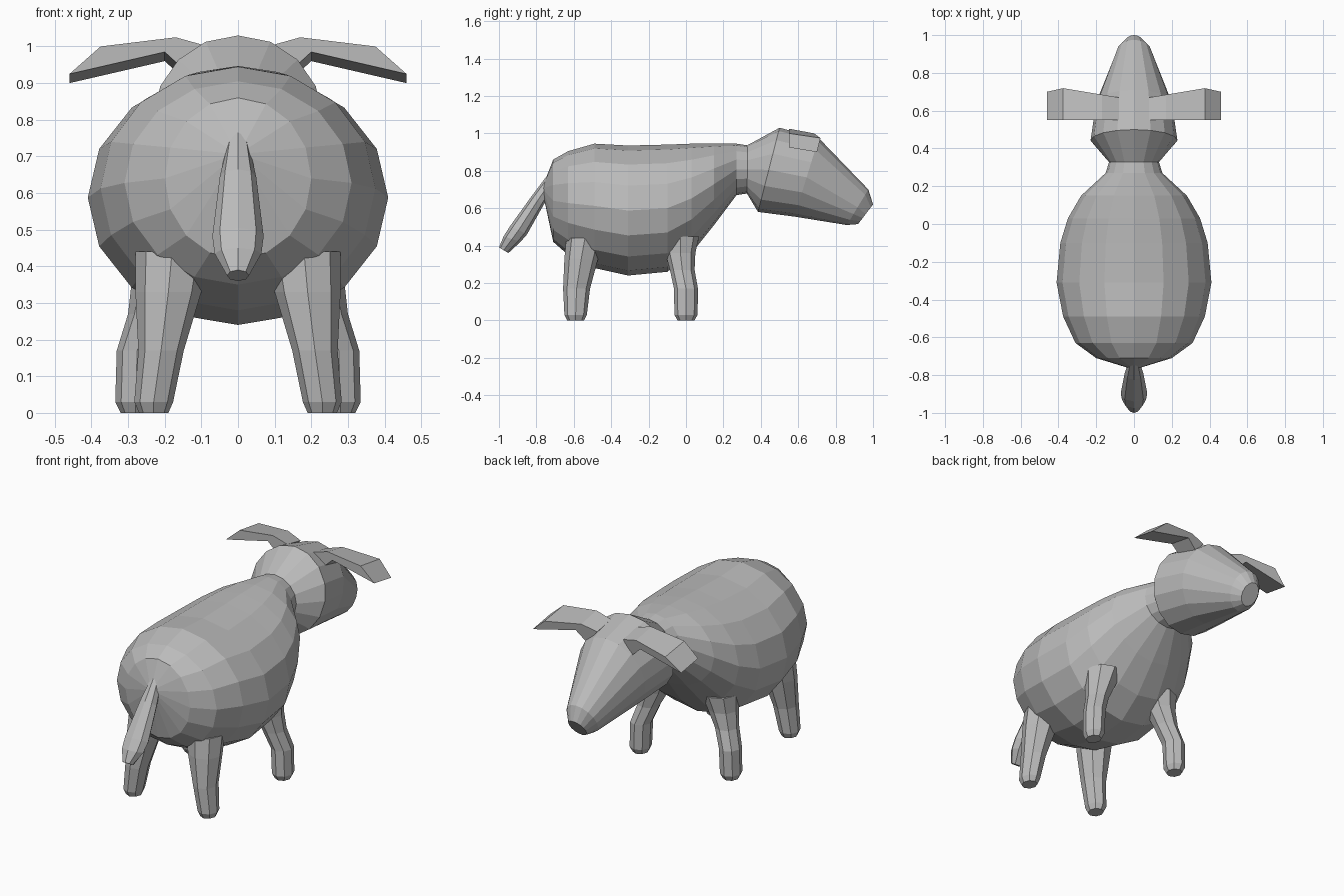
import bpy, bmesh, math
from mathutils import Vector

if "Cube" in bpy.data.objects:
    bpy.data.objects.remove(bpy.data.objects["Cube"])

clay = bpy.data.materials.new("clay grey")
clay.diffuse_color = (0.5, 0.5, 0.5, 1)
clay.use_nodes = True
clay.node_tree.nodes["Principled BSDF"].inputs["Base Color"].default_value = clay.diffuse_color


def finish(name, bm):
    bmesh.ops.recalc_face_normals(bm, faces=bm.faces)
    mesh = bpy.data.meshes.new(name)
    bm.to_mesh(mesh)
    bm.free()
    mesh.materials.append(clay)
    obj = bpy.data.objects.new(name, mesh)
    bpy.context.collection.objects.link(obj)
    return obj


def loft(name, rings, n):
    """Skin closed oval rings, each given as (centre, half width vector, half height vector)."""
    bm = bmesh.new()
    loops = []
    for c, a, b in rings:
        angles = [2 * math.pi * i / n for i in range(n)]
        loops.append([bm.verts.new(c + a * math.cos(t) + b * math.sin(t)) for t in angles])
    for p, q in zip(loops, loops[1:]):
        for i in range(n):
            j = (i + 1) % n
            bm.faces.new((p[i], p[j], q[j], q[i]))
    bm.faces.new(loops[0])
    bm.faces.new(loops[-1])
    return finish(name, bm)


def span(yt, zt, yb, zb, hw):
    """Ring from its top point, bottom point and half width."""
    top, bottom = Vector((0, yt, zt)), Vector((0, yb, zb))
    return (top + bottom) / 2, Vector((hw, 0, 0)), (top - bottom) / 2


def flat(x, y, z, rx, ry):
    """Level ring for the legs."""
    return Vector((x, y, z)), Vector((rx, 0, 0)), Vector((0, ry, 0))


# Barrel body, from rump to neck
loft("body", [span(*r) for r in (
    (-0.765, 0.72, -0.765, 0.68, 0.02),
    (-0.71, 0.86, -0.71, 0.42, 0.20),
    (-0.63, 0.905, -0.63, 0.35, 0.31),
    (-0.49, 0.945, -0.49, 0.28, 0.375),
    (-0.31, 0.935, -0.31, 0.24, 0.41),
    (-0.10, 0.94, -0.10, 0.26, 0.39),
    (0.03, 0.945, 0.03, 0.36, 0.35),
    (0.15, 0.947, 0.15, 0.51, 0.28),
    (0.27, 0.945, 0.27, 0.67, 0.15),
    (0.335, 0.935, 0.335, 0.68, 0.13))], 16)

# Head, tapering to the snout
loft("head", [span(*r) for r in (
    (0.325, 0.935, 0.325, 0.68, 0.13),
    (0.50, 1.03, 0.385, 0.58, 0.23),
    (0.71, 0.975, 0.58, 0.555, 0.20),
    (0.975, 0.70, 0.86, 0.51, 0.09),
    (1.0, 0.62, 0.92, 0.515, 0.05))], 16)

# Tail hanging behind
loft("tail", [span(*r) for r in (
    (-0.75, 0.765, -0.71, 0.70, 0.03),
    (-0.825, 0.665, -0.76, 0.62, 0.05),
    (-0.94, 0.505, -0.85, 0.46, 0.07),
    (-0.975, 0.45, -0.885, 0.42, 0.064),
    (-1.0, 0.39, -0.95, 0.36, 0.03))], 8)

hind = ((.23, -.59, 0, .04, .045), (.23, -.59, .03, .053, .06), (.21, -.585, .17, .062, .072),
        (.19, -.56, .33, .09, .09), (.18, -.54, .44, .10, .10))
fore = ((.28, 0, 0, .04, .045), (.28, 0, .03, .055, .062), (.275, 0, .17, .056, .064),
        (.24, -.02, .27, .06, .066), (.21, -.03, .36, .08, .08), (.19, -.03, .45, .10, .10))
# Wedge-shaped ear profile in x and z
ear = ((0.08, 1.0), (0.17, 1.025), (0.375, 1.0), (0.46, 0.925), (0.20, 0.985), (0.14, 0.93))

for side, s in (("left", -1), ("right", 1)):
    # Legs
    for part, rings in (("hind_leg", hind), ("fore_leg", fore)):
        loft(f"{part}_{side}", [flat(s * x, *rest) for x, *rest in rings], 8)
    # Ears, drooping a little towards the snout
    bm = bmesh.new()
    back = [bm.verts.new((s * x, 0.55, z)) for x, z in ear]
    front = [bm.verts.new((s * x, 0.67 + 0.05 * min(1, (x - 0.08) / 0.3) - 0.02 * (x > 0.4), z - 0.025))
             for x, z in ear]
    bm.faces.new(back)
    bm.faces.new(front)
    for i in range(len(ear)):
        j = (i + 1) % len(ear)
        bm.faces.new((back[i], back[j], front[j], front[i]))
    finish(f"ear_{side}", bm)
